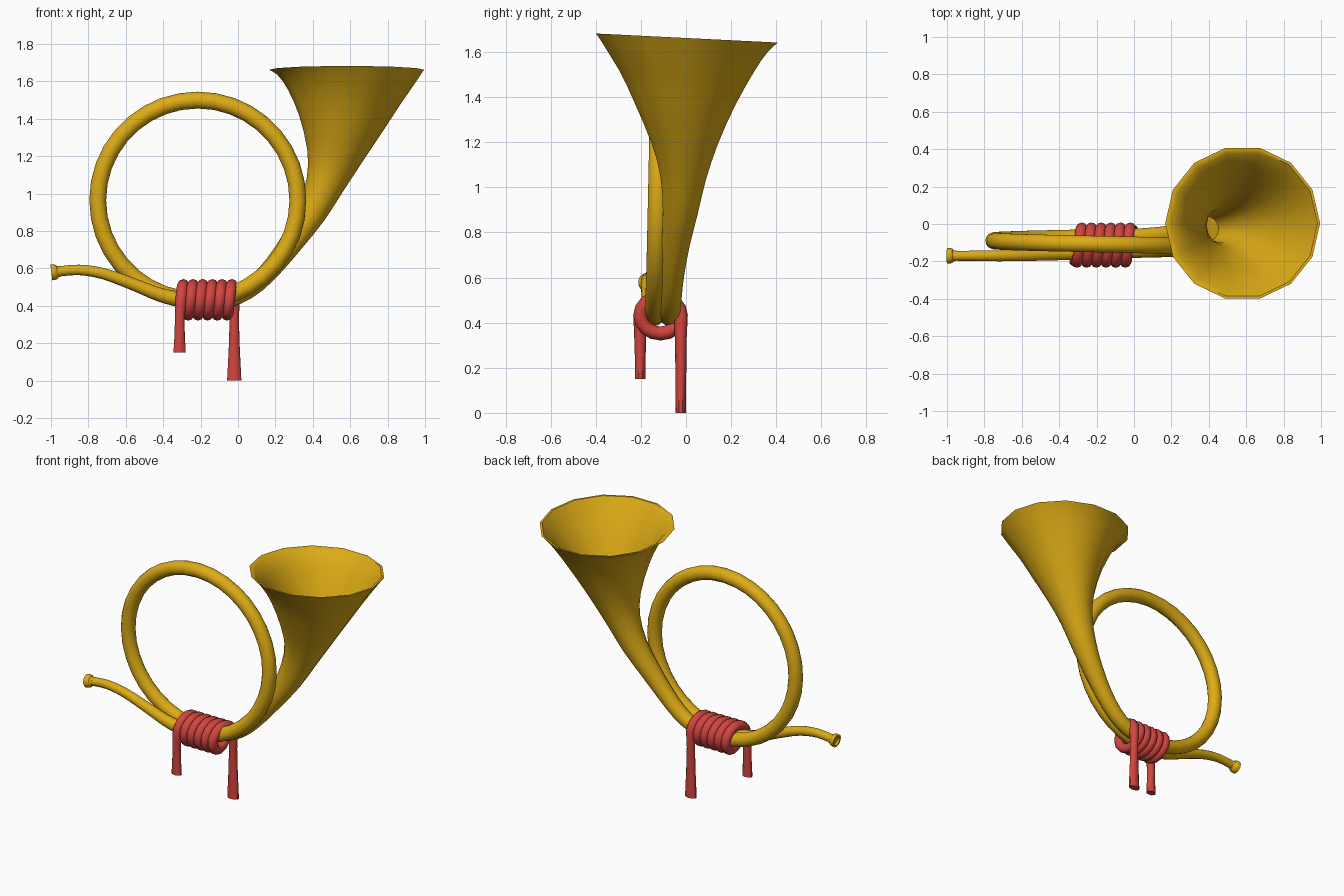
import bpy, bmesh, math
from mathutils import Vector

if "Cube" in bpy.data.objects:
    bpy.data.objects.remove(bpy.data.objects["Cube"])


def make_material(name, color):
    mat = bpy.data.materials.new(name)
    mat.use_nodes = True
    mat.diffuse_color = color
    mat.node_tree.nodes["Principled BSDF"].inputs["Base Color"].default_value = color
    return mat


gold = make_material("warm gold", (0.72, 0.41, 0.008, 1))
red = make_material("cord red", (0.65, 0.06, 0.05, 1))


def spline(points, steps):
    """Smooth curve through points of (x, y, z, radius...)."""
    pts = [Vector(p) for p in points]
    out = []
    for i in range(len(pts) - 1):
        a, b, c, d = pts[max(i - 1, 0)], pts[i], pts[i + 1], pts[min(i + 2, len(pts) - 1)]
        for s in range(steps):
            t = s / steps
            out.append(0.5 * (2 * b + (c - a) * t + (2 * a - 5 * b + 4 * c - d) * t * t
                              + (3 * b - a - 3 * c + d) * t ** 3))
    return out + [pts[-1]]


def sweep(name, path, ref, mat, sides, wall=0, inner_start=0):
    """Sweep a round section along a path; wall > 0 turns it back inside as a hollow bell."""
    bm = bmesh.new()
    centres = [Vector(p[:3]) for p in path]
    last = len(path) - 1
    sections = [(i, path[i][3]) for i in range(last + 1)]
    if wall:
        sections += [(i, path[i][3] - wall) for i in range(last, inner_start, -1)]
    rings = []
    for i, r in sections:
        tangent = (centres[min(i + 1, last)] - centres[max(i - 1, 0)]).normalized()
        u = (ref - tangent * ref.dot(tangent)).normalized()
        v = tangent.cross(u)
        ring = []
        for k in range(sides):
            a = math.tau * (k + 0.5) / sides
            wide = path[i][4] if len(path[i]) > 4 else 1
            ring.append(bm.verts.new(centres[i] + r * (u * math.cos(a) * wide + v * math.sin(a))))
        rings.append(ring)
    for a, b in zip(rings, rings[1:]):
        for k in range(sides):
            j = (k + 1) % sides
            bm.faces.new((a[k], a[j], b[j], b[k]))
    bm.faces.new(rings[0])
    bm.faces.new(rings[-1])
    bmesh.ops.recalc_face_normals(bm, faces=bm.faces)
    mesh = bpy.data.meshes.new(name)
    bm.to_mesh(mesh)
    bm.free()
    mesh.materials.append(mat)
    obj = bpy.data.objects.new(name, mesh)
    bpy.context.collection.objects.link(obj)
    bpy.ops.object.select_all(action='DESELECT')
    obj.select_set(True)
    bpy.context.view_layer.objects.active = obj
    bpy.ops.object.shade_smooth_by_angle(angle=math.radians(42))
    return obj


Y, X = Vector((0, 1, 0)), Vector((1, 0, 0))

# Lead pipe and circular loop
lead = spline([(-0.965, -0.17, 0.583, 0.027), (-0.85, -0.17, 0.592, 0.028),
               (-0.72, -0.17, 0.572, 0.03), (-0.56, -0.165, 0.515, 0.033),
               (-0.42, -0.158, 0.46, 0.037), (-0.31, -0.15, 0.435, 0.042),
               (-0.215, -0.142, 0.43, 0.045)], 3)
loop = []
TURN = 36
for i in range(1, TURN + 1):
    a = -math.pi / 2 + math.tau * i / TURN
    loop.append((-0.215 + 0.535 * math.cos(a), -0.142 + 0.07 * i / TURN,
                 0.965 + 0.535 * math.sin(a), 0.045))
sweep("looped_tube", lead + loop, Y, gold, 14)

# Bell: grows out of the loop's end, flares and turns inward at the rim
bell = spline([(-0.215, -0.072, 0.43, 0.045), (-0.1, -0.07, 0.43, 0.045),
               (0.0, -0.07, 0.455, 0.046), (0.1, -0.067, 0.52, 0.049),
               (0.2, -0.06, 0.625, 0.054), (0.3, -0.045, 0.757, 0.064),
               (0.395, -0.025, 0.9, 0.08), (0.465, -0.012, 1.05, 0.104),
               (0.515, -0.006, 1.2, 0.15), (0.553, -0.004, 1.38, 0.23),
               (0.572, 0.0, 1.52, 0.305), (0.58, 0.002, 1.615, 0.37),
               (0.581, 0.004, 1.662, 0.414)], 2)
sweep("bell", bell, Y, gold, 14, wall=0.014, inner_start=11)

# Mouthpiece cup
mouthpiece = [(-0.95, -0.17, 0.584, 0.028), (-0.965, -0.17, 0.582, 0.031),
              (-0.97, -0.17, 0.581, 0.038), (-0.982, -0.17, 0.58, 0.042),
              (-0.998, -0.17, 0.578, 0.042)]
sweep("mouthpiece", mouthpiece, Y, gold, 14, wall=0.012, inner_start=2)

# Cord: hanging front end, coils around both tubes, hanging back end
cord = [(-0.312, -0.203, 0.15, 0.023, 1.5), (-0.312, -0.203, 0.25, 0.024, 1.2),
        (-0.311, -0.203, 0.35, 0.027, 1)]
TURNS, STEPS = 5.5, 16
count = int(TURNS * STEPS)
for i in range(count + 1):
    t = i / count
    a = math.tau * i / STEPS
    cord.append((-0.305 + 0.285 * t, -0.113 - 0.09 * math.cos(a),
                 0.432 + 0.08 * math.sin(a), 0.031, 1))
cord += [(-0.02, -0.023, 0.33, 0.026, 1), (-0.02, -0.023, 0.17, 0.024, 1.3),
         (-0.02, -0.023, 0.0, 0.023, 1.75)]
sweep("wrapped_cord", cord, X, red, 10)
